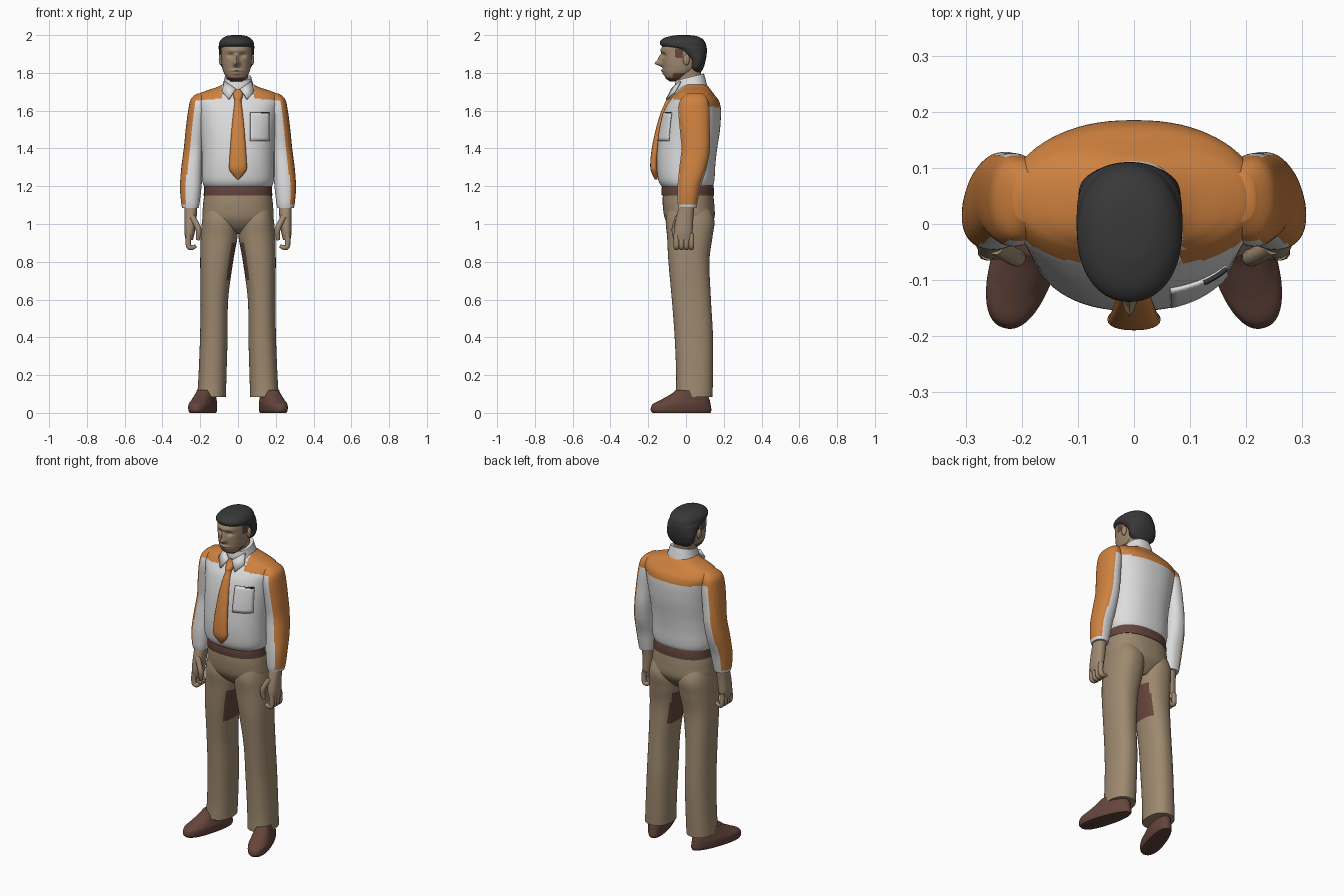
import bpy, bmesh, math
from mathutils import Vector
from mathutils.bvhtree import BVHTree

cube = bpy.data.objects.get("Cube")
if cube:
    bpy.data.objects.remove(cube)


def material(name, *rgb):
    m = bpy.data.materials.new(name)
    m.diffuse_color = (*rgb, 1)
    m.use_nodes = True
    m.node_tree.nodes["Principled BSDF"].inputs["Base Color"].default_value = (*rgb, 1)
    return m


ORANGE = material("orange cloth", .62, .22, .05)
WHITE = material("white cloth", .72, .72, .72)
TAN = material("tan trousers", .34, .25, .16)
SKIN = material("skin", .35, .25, .165)
HAIR = material("dark hair", .04, .04, .04)
BROWN = material("brown leather", .13, .06, .045)


def finish(name, bm, mats, rule=None):
    """Turn a bmesh into a smooth object, colouring faces by a rule."""
    bmesh.ops.recalc_face_normals(bm, faces=bm.faces)
    bm.normal_update()
    if rule:
        for f in bm.faces:
            f.material_index = int(rule(f.calc_center_median(), f.normal))
    mesh = bpy.data.meshes.new(name)
    bm.to_mesh(mesh)
    bm.free()
    for m in mats:
        mesh.materials.append(m)
    ob = bpy.data.objects.new(name, mesh)
    bpy.context.collection.objects.link(ob)
    return ob


def spline(rows, steps):
    """Smooth the rows of numbers with a Catmull-Rom spline."""
    pts = [rows[0], *rows, rows[-1]]
    for i in range(len(rows) - 1):
        for k in range(steps):
            t = k / steps
            yield [b + t / 2 * (c - a + t * (2*a - 5*b + 4*c - d + t * (3*(b - c) + d - a)))
                   for a, b, c, d in zip(*pts[i:i + 4])]
    yield rows[-1]


def loft(name, rows, mats, rule=None, side=1, n=56, steps=8, power=2.3,
         tilt=0, egg=0, bumps=()):
    """Skin rounded rings; each row is z, centre x, front y, back y, half width."""
    bm = bmesh.new()
    rings = []
    for z, cx, front, back, rx in spline(rows, steps):
        cy, ry = (front + back) / 2, (back - front) / 2
        ring = []
        for i in range(n):
            a = math.tau * i / n
            c, s = math.cos(a), math.sin(a)
            x = rx * math.copysign(abs(c) ** (2 / power), c) * (1 - egg * s)
            y = ry * math.copysign(abs(s) ** (2 / power), s)
            dy = 0
            if s < 0:
                for bx, bz, depth, wx, wz in bumps:
                    dy += depth * math.exp(-((x - bx) / wx) ** 2 - ((z - bz) / wz) ** 2)
            ring.append(bm.verts.new((side * (cx + x), cy + y + dy, z + tilt * y)))
        rings.append(ring)
    for lo, hi in zip(rings, rings[1:]):
        for i in range(n):
            j = (i + 1) % n
            bm.faces.new((lo[i], lo[j], hi[j], hi[i]))
    bm.faces.new(rings[0])
    bm.faces.new(rings[-1])
    return finish(name, bm, mats, rule)


def tube(name, points, radius, mat):
    cu = bpy.data.curves.new(name, "CURVE")
    cu.dimensions = "3D"
    cu.bevel_depth, cu.bevel_resolution, cu.use_fill_caps = radius, 3, True
    sp = cu.splines.new("NURBS")
    sp.points.add(len(points) - 1)
    for p, co in zip(sp.points, points):
        p.co = (*co, 1)
    sp.points[-1].radius = .6
    sp.order_u, sp.use_endpoint_u = 3, True
    cu.materials.append(mat)
    bpy.context.collection.objects.link(bpy.data.objects.new(name, cu))


def solidify(ob, thickness):
    mod = ob.modifiers.new("thickness", "SOLIDIFY")
    mod.thickness, mod.offset = thickness, 0


def yoke(c):
    return c.z > 1.65 - .2 * c.y


# Shirt body with the coloured shoulder yoke
shirt = loft("shirt", [
    (1.19, 0, -.12, .135, .172), (1.215, 0, -.14, .147, .186), (1.25, 0, -.15, .152, .192),
    (1.32, 0, -.155, .156, .192), (1.4, 0, -.152, .165, .193), (1.5, 0, -.14, .18, .2),
    (1.6, 0, -.115, .185, .212), (1.65, 0, -.088, .175, .222), (1.685, 0, -.06, .15, .21),
    (1.705, 0, -.045, .135, .17), (1.725, 0, -.035, .12, .11), (1.745, 0, -.03, .1, .07)],
    [WHITE, ORANGE], lambda c, n: yoke(c) and (abs(c.x) > .085 or c.y > 0), n=72)

# Collar, its two points, and the neck
loft("collar", [(1.7, 0, -.06, .115, .092), (1.74, 0, -.06, .105, .08),
                (1.778, 0, -.055, .095, .07)], [WHITE], tilt=.25)
loft("neck", [(1.69, -.003, -.05, .08, .058), (1.75, -.004, -.055, .08, .056),
              (1.83, -.006, -.05, .08, .06)], [SKIN])
for s in (1, -1):
    bm = bmesh.new()
    corners = [(.012, -.075, 1.715), (.048, -.1, 1.66), (.085, -.06, 1.7), (.07, -.03, 1.755)]
    bm.faces.new([bm.verts.new((s * x, y, z)) for x, y, z in corners])
    solidify(finish("collar_point", bm, [WHITE]), .01)

# Tie
loft("tie", [
    (1.235, 0, -.165, -.15, .004), (1.285, 0, -.187, -.15, .044), (1.34, 0, -.188, -.15, .045),
    (1.42, 0, -.178, -.14, .04), (1.52, 0, -.155, -.12, .032), (1.6, 0, -.13, -.09, .024),
    (1.65, 0, -.108, -.06, .018), (1.67, 0, -.103, -.05, .023), (1.7, 0, -.08, -.04, .025),
    (1.715, 0, -.07, -.04, .014)], [ORANGE], n=24)

# Chest pocket draped on the shirt, with a dark pen line on its edge
bvh = BVHTree.FromPolygons([v.co for v in shirt.data.vertices],
                           [p.vertices for p in shirt.data.polygons])


def drape(name, x, z, half_w, half_h, lift, mat):
    bm = bmesh.new()
    bmesh.ops.create_grid(bm, x_segments=8, y_segments=8, size=1)
    for v in bm.verts:
        px, pz = x + v.co.x * half_w, z + v.co.y * half_h
        hit = bvh.ray_cast(Vector((px, -1, pz)), Vector((0, 1, 0)))[0]
        v.co = (px, hit.y - lift, pz)
    solidify(finish(name, bm, [mat]), .008)


drape("chest_pocket", .115, 1.515, .05, .075, .004, WHITE)
drape("pocket_pen", .145, 1.588, .02, .004, .008, HAIR)

# Belt and trouser seat
loft("belt", [(1.15, 0, -.128, .148, .182), (1.18, 0, -.13, .148, .18),
              (1.208, 0, -.126, .144, .178)], [BROWN], n=72)
loft("trouser_seat", [
    (.95, 0, -.04, .09, .05), (.98, 0, -.08, .12, .12), (1.03, 0, -.112, .15, .183),
    (1.1, 0, -.123, .15, .185), (1.17, 0, -.122, .142, .176)], [TAN], n=72)

# Limbs, mirrored left and right
for s, label in ((1, "left_"), (-1, "right_")):
    loft(label + "trouser_leg", [
        (.085, .14, -.055, .14, .076), (.2, .135, -.052, .143, .074), (.4, .128, -.06, .143, .073),
        (.6, .125, -.075, .132, .073), (.8, .113, -.093, .124, .087), (.93, .1, -.1, .14, .097),
        (1.02, .095, -.107, .15, .095), (1.1, .09, -.09, .12, .085)], [TAN, BROWN],
        lambda c, n: n.x * s < -.8 and .7 < c.z < .9, side=s)

    shoe = loft(label + "shoe", [
        (0, 0, -.168, .15, .05), (.015, 0, -.178, .155, .056), (.045, 0, -.168, .15, .058),
        (.07, 0, -.12, .145, .052), (.1, 0, -.065, .13, .045), (.12, 0, -.04, .11, .04)],
        [BROWN], egg=.12)
    shoe.location = (s * .18, -.015, 0)
    shoe.rotation_euler.z = s * .3

    loft(label + "sleeve", [
        (1.085, .252, -.04, .055, .044), (1.12, .252, -.045, .062, .05),
        (1.2, .25, -.045, .078, .057), (1.3, .243, -.035, .11, .057),
        (1.4, .233, -.025, .127, .054), (1.5, .224, -.033, .127, .053),
        (1.6, .213, -.04, .125, .051), (1.66, .205, -.028, .115, .045),
        (1.692, .19, .005, .09, .025)], [WHITE, ORANGE],
        lambda c, n: yoke(c) or (n.x * s > .4 and c.z > 1.1), side=s)

    # Hand with curled fingers
    loft(label + "palm", [
        (.915, .258, -.055, .03, .02), (.96, .256, -.062, .035, .028),
        (1.02, .252, -.055, .038, .032), (1.1, .25, -.035, .045, .034)], [SKIN], side=s, n=32)
    for k in range(4):
        y = -.05 + .026 * k
        tube(label + "finger", [(s * .26, y, .95), (s * .268, y, .89), (s * .248, y, .868),
                                (s * .222, y, .885)], .015, SKIN)
    tube(label + "thumb", [(s * .245, -.04, 1.04), (s * .213, -.06, .99),
                           (s * .205, -.06, .95), (s * .214, -.055, .915)], .016, SKIN)


# Head: shaped face, with brown along the jaw and the sideburns
def beard(c, n):
    jaw = c.z < 1.774 or (-.07 < c.y < 0 and c.z < 1.8)
    burn = abs(c.x) > .055 and -.055 < c.y < -.02 and 1.88 < c.z < 1.93
    return jaw or burn


CX = -.008
loft("head", [
    (1.755, CX, -.085, -.01, .03), (1.772, CX, -.108, .01, .05), (1.8, CX, -.118, .04, .067),
    (1.83, CX, -.122, .07, .076), (1.86, CX, -.125, .085, .08), (1.9, CX, -.128, .095, .082),
    (1.94, CX, -.125, .098, .082), (1.97, CX, -.1, .085, .07), (1.985, CX, -.06, .04, .04)],
    [SKIN, BROWN], beard, n=96, steps=10, bumps=[
        (0, 1.85, -.038, .014, .015), (0, 1.877, -.02, .011, .02),
        (.032, 1.893, .014, .017, .011), (-.032, 1.893, .014, .017, .011),
        (0, 1.812, -.012, .024, .007), (0, 1.797, -.008, .02, .006),
        (0, 1.92, -.007, .05, .012)])

# Hair cap with a forward fringe
loft("hair", [
    (1.805, CX, .03, .08, .05), (1.83, CX, .015, .094, .078), (1.87, CX, .012, .105, .089),
    (1.905, CX, -.035, .11, .092), (1.928, CX, -.075, .11, .094), (1.942, CX, -.128, .108, .094),
    (1.965, CX, -.138, .1, .09), (1.985, CX, -.115, .08, .072), (1.997, CX, -.07, .045, .045),
    (2, CX, -.035, .01, .015)], [HAIR], power=2.15)

# Ears
for s in (1, -1):
    bm = bmesh.new()
    bmesh.ops.create_uvsphere(bm, u_segments=16, v_segments=10, radius=1)
    for v in bm.verts:
        v.co = (CX + s * .082 + v.co.x * .012, v.co.y * .018 + .002, 1.87 + v.co.z * .03)
    finish("ear", bm, [SKIN])

# Smooth shading
bpy.ops.object.select_all(action="DESELECT")
for ob in bpy.context.collection.objects:
    if ob.type == "MESH":
        ob.select_set(True)
        bpy.context.view_layer.objects.active = ob
bpy.ops.object.shade_smooth_by_angle(angle=math.radians(50))
